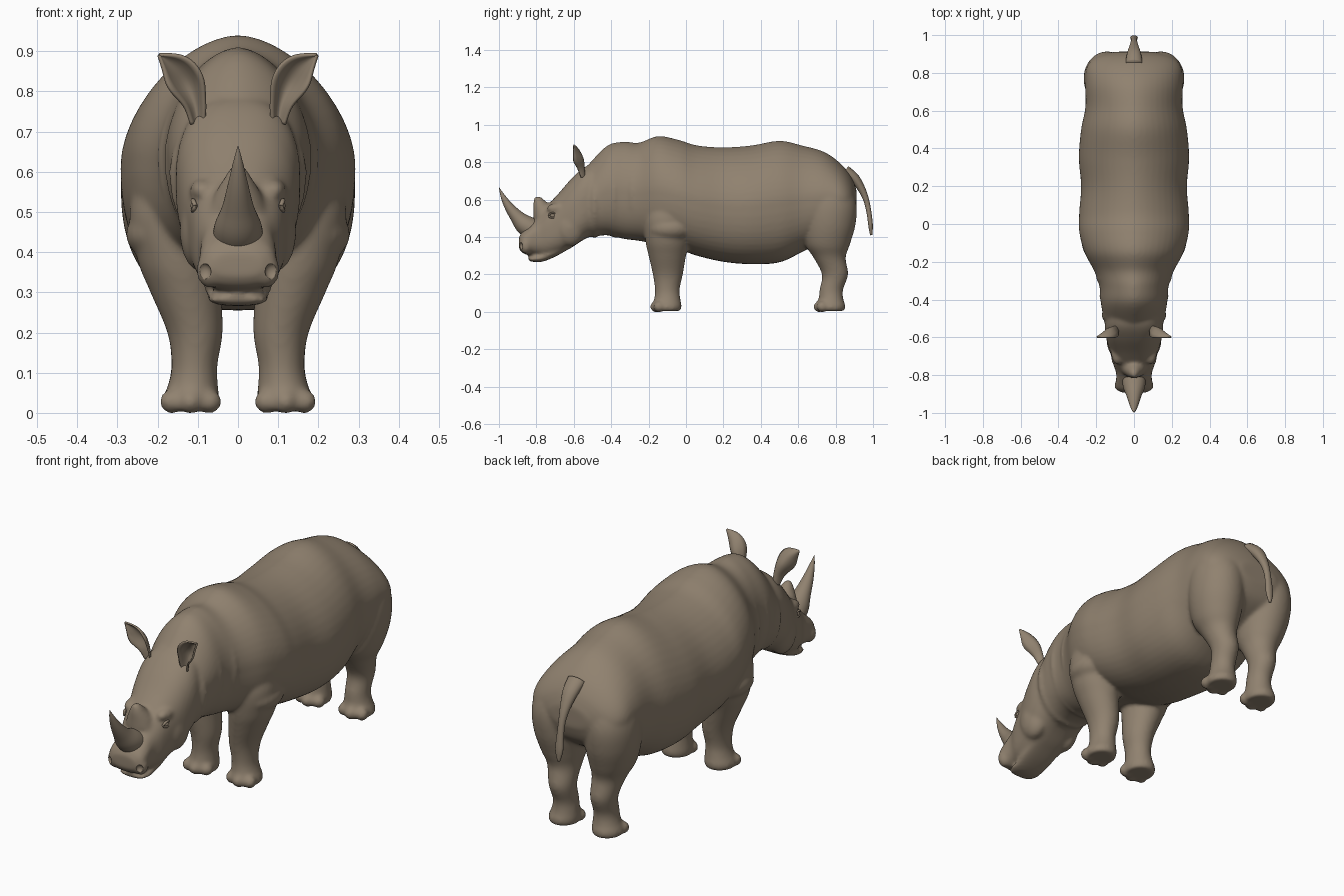
import bpy, bmesh, math
from mathutils import Vector, Matrix

if "Cube" in bpy.data.objects:
    bpy.data.objects.remove(bpy.data.objects["Cube"])


def material(name, color):
    m = bpy.data.materials.new(name)
    m.use_nodes = True
    m.diffuse_color = color
    m.node_tree.nodes["Principled BSDF"].inputs["Base Color"].default_value = color
    return m


SKIN = material("grey brown hide", (0.28, 0.222, 0.16, 1))


def spline(rows, steps=5):
    """Catmull-Rom interpolation of tuples."""
    rows = [Vector(r) for r in rows]
    out = []
    for i in range(len(rows) - 1):
        a, b, c, d = (rows[max(i - 1, 0)], rows[i], rows[i + 1], rows[min(i + 2, len(rows) - 1)])
        for k in range(steps):
            t = k / steps
            out.append(b + (c - a) * (t / 2) + (a * 2 - b * 5 + c * 4 - d) * (t * t / 2)
                       + (b * 3 - a - c * 3 + d) * (t ** 3 / 2))
    return out + [rows[-1]]


def loft(bm, rows, axis=None, low=2.0, high=2.0, sides=48):
    """Skin rings (x, y, z, half width, half depth); low and high shape the ring halves."""
    rows = spline(rows)
    rings = []
    for i, r in enumerate(rows):
        a, b = rows[max(i - 1, 0)], rows[min(i + 1, len(rows) - 1)]
        tangent = Vector(axis) if axis else Vector((0, b[1] - a[1], b[2] - a[2])).normalized()
        side = Vector((1, 0, 0))
        up = side.cross(tangent)
        ring = []
        for k in range(sides):
            t = 2 * math.pi * k / sides
            c, s = math.cos(t), math.sin(t)
            e = 2 / (low if s < 0 else high)
            c, s = math.copysign(abs(c) ** e, c), math.copysign(abs(s) ** e, s)
            ring.append(bm.verts.new(Vector(r[:3]) + side * c * max(r[3], .001) + up * s * max(r[4], .001)))
        rings.append(ring)
    for p, q in zip(rings, rings[1:]):
        for k in range(sides):
            n = (k + 1) % sides
            bm.faces.new((p[k], p[n], q[n], q[k]))
    bm.faces.new(rings[0][::-1])
    bm.faces.new(rings[-1])


def trunk(bm, rows, low, high):
    """Rings along y given as (y, top, bottom, half width)."""
    loft(bm, [(0, y, (t + b) / 2, w, (t - b) / 2) for y, t, b, w in rows], (0, 1, 0), low, high)


def ball(bm, center, size):
    bmesh.ops.create_uvsphere(bm, u_segments=24, v_segments=14, radius=1,
                              matrix=Matrix.Translation(center) @ Matrix.Diagonal((*size, 1)))


def finish(bm, name):
    bmesh.ops.recalc_face_normals(bm, faces=bm.faces)
    me = bpy.data.meshes.new(name)
    bm.to_mesh(me)
    bm.free()
    me.materials.append(SKIN)
    me.shade_smooth()
    ob = bpy.data.objects.new(name, me)
    bpy.context.collection.objects.link(ob)
    return ob


# Barrel, shoulder hump and neck
bm = bmesh.new()
trunk(bm, [(-.60, .70, .40, .12), (-.52, .79, .40, .155), (-.42, .89, .41, .175), (-.33, .91, .39, .183),
           (-.25, .905, .38, .21), (-.15, .94, .36, .262), (-.04, .92, .335, .29), (.06, .89, .30, .29),
           (.2, .88, .268, .28), (.35, .89, .255, .292), (.5, .915, .265, .28), (.62, .89, .32, .257),
           (.74, .855, .38, .258), (.83, .79, .43, .25), (.885, .72, .48, .20), (.912, .65, .55, .10)], 2.5, 1.75)
# Neck folds
for y, top, w in ((-.49, .815, .172), (-.385, .90, .184), (-.29, .90, .20)):
    trunk(bm, [(y - .035, top - .06, .45, w - .03), (y, top - .015, .395, w), (y + .04, top - .04, .43, w - .02)],
          2.2, 1.8)
# Head
trunk(bm, [(-.46, .80, .43, .14), (-.54, .775, .39, .155), (-.61, .715, .345, .146), (-.68, .635, .31, .126),
           (-.74, .57, .295, .111), (-.79, .51, .30, .094), (-.84, .46, .305, .096), (-.875, .43, .315, .09),
           (-.893, .40, .34, .06)], 2.8, 2.4)
# Rear horn, a low boss grown from the brow
loft(bm, [(0, -.75, .50, .075, .066), (0, -.76, .545, .058, .056), (0, -.778, .582, .036, .039),
          (0, -.79, .608, .02, .022), (0, -.795, .62, .008, .01)], (0, 0, 1))
# Lower jaw
trunk(bm, [(-.62, .38, .34, .08), (-.70, .35, .295, .085), (-.77, .315, .268, .078), (-.82, .298, .268, .07),
           (-.845, .29, .275, .045)], 2.4, 2)
for s in (-1, 1):
    # Nostril flares, brows and cheeks
    ball(bm, (s * .07, -.855, .355), (.034, .034, .045))
    ball(bm, (s * .088, -.685, .553), (.033, .06, .03))
    ball(bm, (s * .09, -.62, .45), (.055, .08, .10))
    # Front leg with shoulder
    loft(bm, [(s * x, y, z, w, d) for x, y, z, w, d in (
        (.118, -.103, .005, .066, .072), (.118, -.103, .03, .072, .08), (.112, -.10, .07, .062, .07),
        (.108, -.10, .12, .057, .066), (.107, -.097, .2, .069, .08), (.13, -.10, .3, .088, .1),
        (.148, -.10, .38, .102, .117), (.16, -.095, .5, .11, .13), (.15, -.08, .62, .09, .11))], (0, 0, 1))
    # Loose skin above the front leg
    ball(bm, (s * .17, -.085, .445), (.11, .13, .075))
    # Hind leg with haunch
    loft(bm, [(s * x, y, z, w, d) for x, y, z, w, d in (
        (.118, .773, .005, .066, .072), (.118, .773, .03, .072, .08), (.112, .775, .07, .062, .066),
        (.11, .777, .12, .056, .063), (.113, .797, .2, .061, .07), (.122, .768, .29, .077, .086),
        (.132, .757, .36, .102, .119), (.139, .765, .46, .122, .14), (.142, .77, .57, .123, .142),
        (.13, .76, .67, .108, .118), (.105, .74, .75, .07, .07))], (0, 0, 1))
    # Toes
    for y in (-.10, .773):
        for dx, dy in ((-.047, -.045), (0, -.062), (.047, -.045)):
            ball(bm, (s * .118 + dx, y + dy, .028), (.031, .03, .03))
body = finish(bm, "body")
remesh = body.modifiers.new("blend", 'REMESH')
remesh.mode, remesh.voxel_size, remesh.use_smooth_shade = 'VOXEL', .009, True
soft = body.modifiers.new("soften", 'SMOOTH')
soft.factor, soft.iterations = .5, 9

# Nostril cutter
bm = bmesh.new()
for s in (-1, 1):
    ball(bm, (s * .085, -.885, .352), (.018, .014, .02))
cutter = finish(bm, "nostril_cutter")
cutter.hide_render = True
cutter.hide_viewport = True
cut = body.modifiers.new("nostrils", 'BOOLEAN')
cut.object, cut.operation = cutter, 'DIFFERENCE'

# Front horn
bm = bmesh.new()
loft(bm, [(0, -.80, .43, .064, .06), (0, -.86, .465, .058, .054), (0, -.905, .51, .04, .037),
          (0, -.948, .565, .026, .024), (0, -.98, .62, .013, .012), (0, -.999, .664, .001, .001)])
finish(bm, "front_horn")

# Tail
bm = bmesh.new()
loft(bm, [(0, .85, .755, .045, .03), (0, .90, .715, .038, .027), (0, .94, .655, .025, .02), (0, .966, .59, .017, .015),
          (0, .98, .52, .018, .013), (0, .987, .46, .02, .012), (0, .99, .41, .007, .006)], sides=16)
finish(bm, "tail")

# Ears: cupped leaves opening forward
COLS = 8
EAR = spline([(.10, -.55, .72, .016, .014), (.108, -.56, .77, .026, .024), (.128, -.572, .82, .042, .034),
              (.155, -.585, .858, .036, .022), (.196, -.6, .891, .002, .001)])
for s, label in ((1, "left_ear"), (-1, "right_ear")):
    bm = bmesh.new()
    grid = []
    for i, r in enumerate(EAR):
        a, b = EAR[max(i - 1, 0)], EAR[min(i + 1, len(EAR) - 1)]
        across = Vector((b[2] - a[2], 0, a[0] - b[0])).normalized()
        line = []
        for k in range(COLS + 1):
            u = 2 * k / COLS - 1
            p = Vector(r[:3]) + across * u * r[3] + Vector((0, 1, 0)) * r[4] * (.6 - 1.4 * u * u)
            line.append(bm.verts.new((s * p.x, p.y, p.z)))
        grid.append(line)
    for p, q in zip(grid, grid[1:]):
        for k in range(COLS):
            bm.faces.new((p[k], p[k + 1], q[k + 1], q[k]))
    ear = finish(bm, label)
    thick = ear.modifiers.new("thickness", 'SOLIDIFY')
    thick.thickness, thick.offset = .008, 0

# Eyes with lids
for s, label in ((1, "left"), (-1, "right")):
    bm = bmesh.new()
    ball(bm, (s * .106, -.712, .515), (.012, .014, .012))
    finish(bm, label + "_eye")
    bm = bmesh.new()
    for lift in (.014, -.012):
        loft(bm, [(s * (.106 + .006 * math.sin(t)), -.712 - .022 * math.cos(t), .515 + lift * math.sin(t), .006, .005)
                  for t in (0, .7, 1.57, 2.4, 3.14)], sides=10)
    finish(bm, label + "_eyelids")
